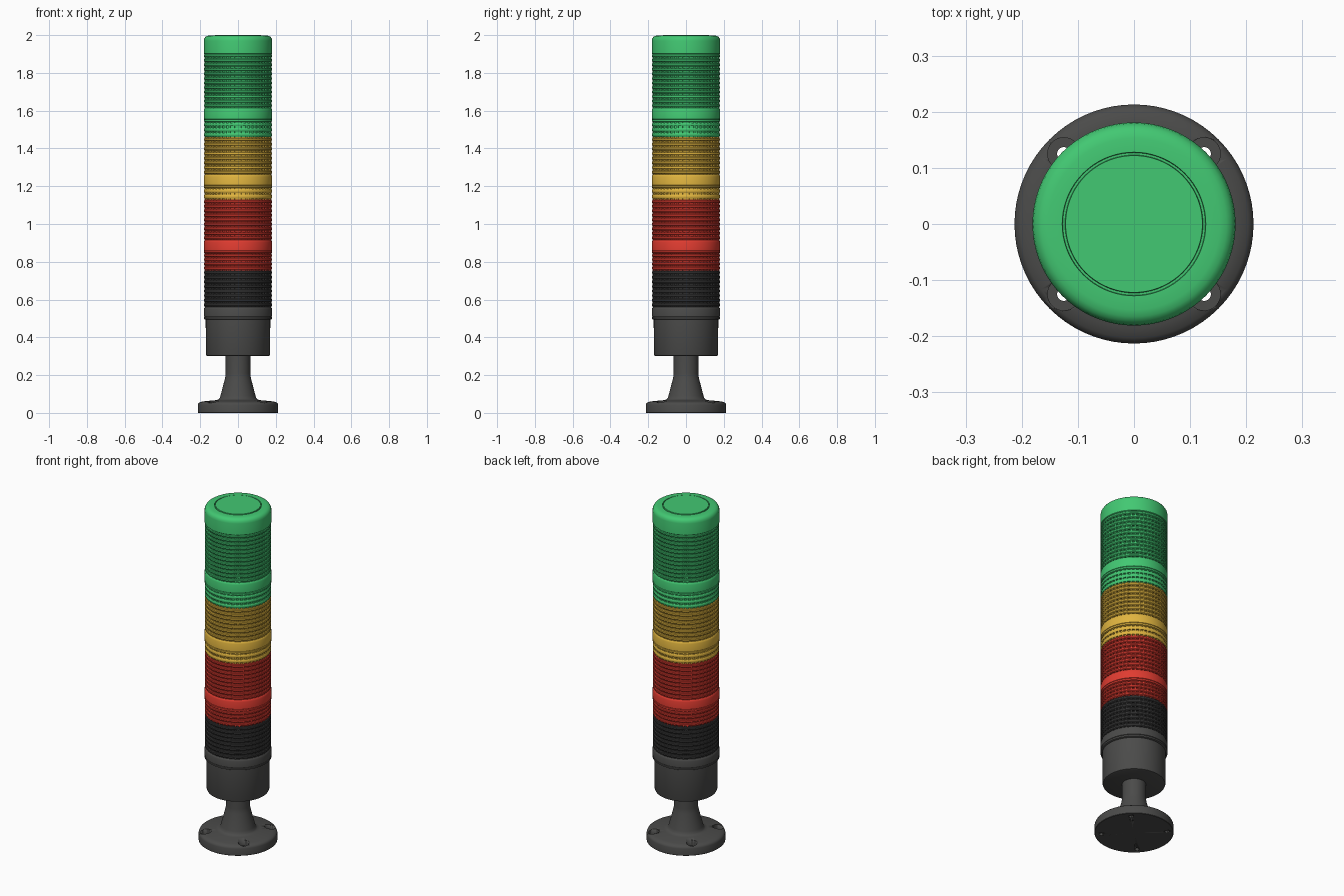
import bpy, bmesh
from math import pi, sin, cos, radians

if "Cube" in bpy.data.objects:
    bpy.data.objects.remove(bpy.data.objects["Cube"])

def material(name, rgb):
    m = bpy.data.materials.new(name)
    m.diffuse_color = (*rgb, 1)
    m.use_nodes = True
    m.node_tree.nodes["Principled BSDF"].inputs["Base Color"].default_value = m.diffuse_color
    return m

GREY = material("dark_grey", (0.07, 0.07, 0.068))
BLACK = material("black_lens", (0.045, 0.045, 0.045))
RED = material("red_lens", (0.75, 0.045, 0.03))
YELLOW = material("yellow_lens", (0.75, 0.46, 0.05))
GREEN = material("green_lens", (0.055, 0.58, 0.17))

def add_revolve(bm, profile, n=72, closed=False):
    """Turn (radius, z) points around z; r = 0 points become poles."""
    loops = []
    for r, z in profile:
        if r == 0:
            loops.append([bm.verts.new((0, 0, z))] * n)
        else:
            loops.append([bm.verts.new((r * cos(2 * pi * i / n), r * sin(2 * pi * i / n), z))
                          for i in range(n)])
    pairs = list(zip(loops, loops[1:] + loops[:1])) if closed else list(zip(loops, loops[1:]))
    for a, b in pairs:
        for i in range(n):
            j = (i + 1) % n
            face = list(dict.fromkeys((a[i], a[j], b[j], b[i])))
            bm.faces.new(face)

def finish(name, bm, mat):
    bmesh.ops.recalc_face_normals(bm, faces=bm.faces)
    me = bpy.data.meshes.new(name)
    bm.to_mesh(me)
    bm.free()
    ob = bpy.data.objects.new(name, me)
    bpy.context.collection.objects.link(ob)
    me.materials.append(mat)
    bpy.ops.object.select_all(action='DESELECT')
    ob.select_set(True)
    bpy.context.view_layer.objects.active = ob
    bpy.ops.object.shade_smooth_by_angle(angle=radians(35))
    return ob

def turned(name, profile, mat, closed=False):
    bm = bmesh.new()
    add_revolve(bm, profile, closed=closed)
    return finish(name, bm, mat)

def lens(name, z0, z1, mat, ribs=48, pitch=0.0245):
    """Core drum with vertical ribs and rounded horizontal ridges."""
    bm = bmesh.new()
    add_revolve(bm, [(0, z0), (0.169, z0), (0.169, z1), (0, z1)])
    rows = max(1, round((z1 - z0) / pitch))
    step = (z1 - z0) / rows
    for k in range(rows):
        z = z0 + (k + 0.5) * step
        h = step * 0.34
        add_revolve(bm, [(0.167, z - h), (0.177, z - h), (0.18, z - h / 2),
                         (0.18, z + h / 2), (0.177, z + h), (0.167, z + h)], closed=True)
    for i in range(ribs):
        a = 2 * pi * i / ribs
        ring = []
        for z in (z0, z1):
            ring.append([bm.verts.new((r * cos(a) - t * sin(a), r * sin(a) + t * cos(a), z))
                         for r, t in ((0.165, -0.006), (0.1765, -0.004),
                                      (0.1765, 0.004), (0.165, 0.006))])
        lo, hi = ring
        bm.faces.new(lo[::-1])
        bm.faces.new(hi)
        for j in range(4):
            k = (j + 1) % 4
            bm.faces.new((lo[j], lo[k], hi[k], hi[j]))
    return finish(name, bm, mat)

def collar(name, z0, z1, mat):
    """Smooth joining band with a thin seam near its top and lower edge."""
    s, t = z0 + 0.014, z1 - 0.012
    return turned(name, [(0, z0), (0.176, z0), (0.181, z0 + 0.003), (0.181, s - 0.002),
                         (0.178, s), (0.181, s + 0.002), (0.181, t), (0.178, z1 - 0.003),
                         (0.175, z1), (0, z1)], mat)

# Foot flange with flared stem
foot = turned("mounting_foot", [
    (0, 0), (0.211, 0), (0.213, 0.002), (0.213, 0.042), (0.21, 0.05), (0.203, 0.056),
    (0.185, 0.061), (0.12, 0.067), (0.105, 0.07), (0.098, 0.076), (0.093, 0.09),
    (0.069, 0.182), (0.066, 0.198), (0.065, 0.21), (0.065, 0.31), (0, 0.31)], GREY)

# Counterbored screw holes in the flange
bm = bmesh.new()
add_revolve(bm, [(0, -0.02), (0.012, -0.02), (0.012, 0.03), (0.029, 0.03),
                 (0.029, 0.12), (0, 0.12)], n=32)
base_verts = list(bm.verts)
geo = list(bm.verts) + list(bm.edges) + list(bm.faces)
for sx, sy in ((-1, 1), (1, -1), (-1, -1)):
    dup = bmesh.ops.duplicate(bm, geom=geo)["geom"]
    bmesh.ops.translate(bm, vec=(0.125 * sx, 0.125 * sy, 0),
                        verts=[v for v in dup if isinstance(v, bmesh.types.BMVert)])
bmesh.ops.translate(bm, vec=(0.125, 0.125, 0), verts=base_verts)
cutter = finish("screw_hole_cutter", bm, GREY)
cutter.hide_render = True
cutter.hide_set(True)
cut = foot.modifiers.new("screw_holes", 'BOOLEAN')
cut.operation = 'DIFFERENCE'
cut.solver = 'EXACT'
cut.object = cutter
bpy.context.view_layer.objects.active = foot
bpy.ops.object.modifier_apply(modifier=cut.name)
bpy.data.objects.remove(cutter)

# Housing body
turned("base_housing", [(0, 0.3), (0.16, 0.3), (0.167, 0.303), (0.17, 0.31),
                        (0.171, 0.5), (0, 0.5)], GREY)

# Lens modules: name, colour, collar range, lens ranges
modules = [
    ("black", BLACK, GREY, (0.495, 0.56), [(0.56, 0.755)]),
    ("red", RED, RED, (0.845, 0.915), [(0.755, 0.845), (0.915, 1.13)]),
    ("yellow", YELLOW, YELLOW, (1.19, 1.262), [(1.13, 1.19), (1.262, 1.46)]),
    ("green", GREEN, GREEN, (1.54, 1.615), [(1.46, 1.54), (1.615, 1.903)]),
]
for name, mat, band_mat, band, spans in modules:
    collar(name + "_collar", *band, band_mat)
    for part, span in zip(("lower", "upper") if len(spans) > 1 else ("main",), spans):
        lens(f"{name}_lens_{part}", *span, mat)

# Rounded top cap with a circular groove
turned("top_cap", [
    (0, 1.9), (0.178, 1.9), (0.181, 1.903), (0.181, 1.97), (0.179, 1.981), (0.173, 1.99),
    (0.165, 1.995), (0.153, 1.998), (0.128, 1.998), (0.127, 1.992), (0.123, 1.992),
    (0.122, 2.0), (0, 2.0)], GREEN)
